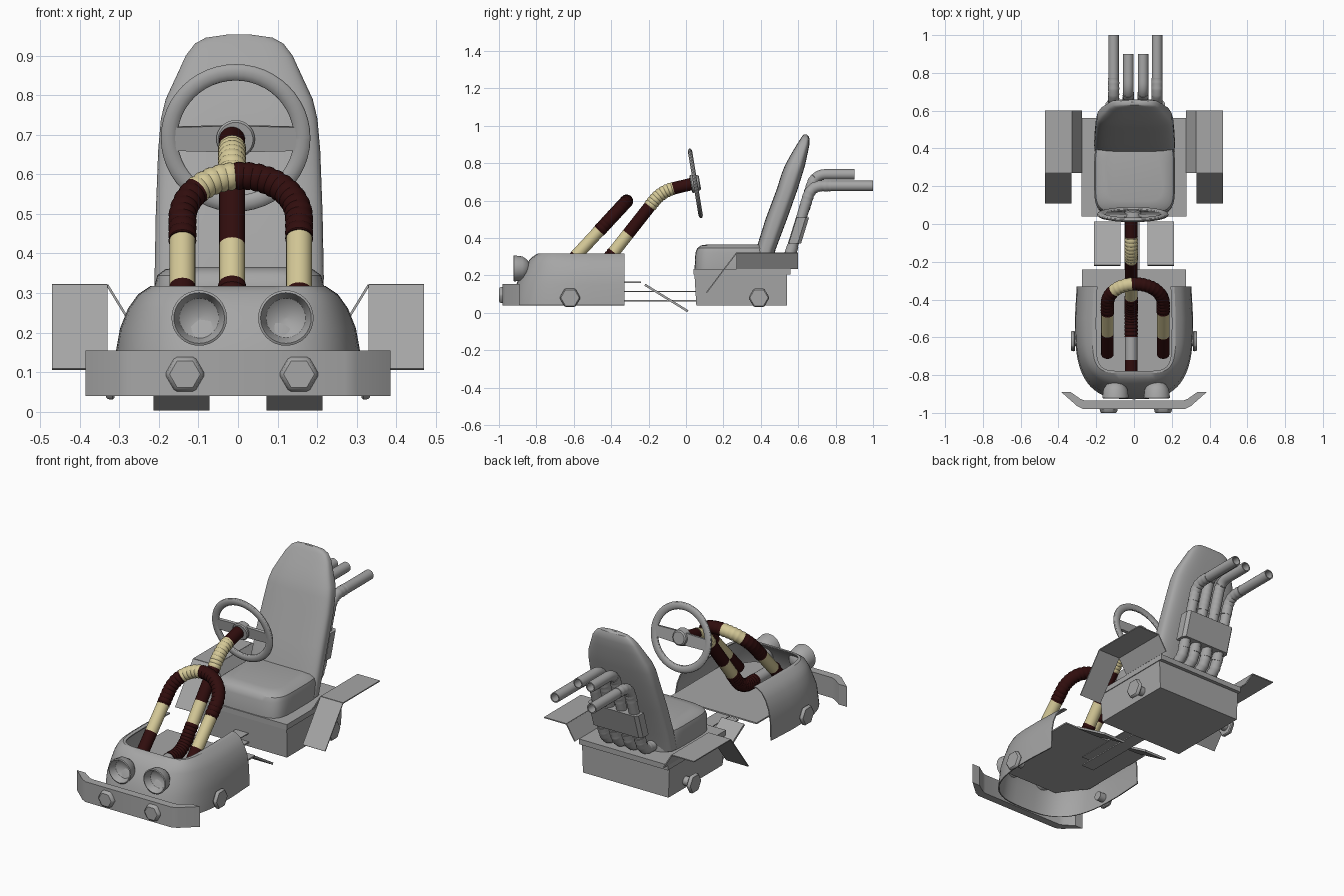
import bpy, bmesh, math
from mathutils import Vector, Matrix

if "Cube" in bpy.data.objects:
    bpy.data.objects.remove(bpy.data.objects["Cube"])

def material(name, color):
    m = bpy.data.materials.new(name)
    m.diffuse_color = (*color, 1)
    m.use_nodes = True
    m.node_tree.nodes["Principled BSDF"].inputs["Base Color"].default_value = m.diffuse_color
    return m

DARK = material("dark_red", (0.03, 0.004, 0.004))
CREAM = material("cream", (0.66, 0.58, 0.31))
GREY = material("mid_grey", (0.38, 0.38, 0.38))

def finish(name, bm, mat=None, thick=0, bevel=0):
    bmesh.ops.recalc_face_normals(bm, faces=bm.faces)
    me = bpy.data.meshes.new(name)
    bm.to_mesh(me)
    bm.free()
    ob = bpy.data.objects.new(name, me)
    bpy.context.collection.objects.link(ob)
    me.materials.append(mat or GREY)
    if thick:
        s = ob.modifiers.new("thickness", 'SOLIDIFY')
        s.thickness, s.offset = thick, 0
    if bevel:
        b = ob.modifiers.new("bevel", 'BEVEL')
        b.width, b.segments = bevel, 1
    return ob

def loft(name, rings, mat=None, closed=True, caps=True, **kw):
    bm = bmesh.new()
    vs = [[bm.verts.new(p) for p in r] for r in rings]
    n = len(vs[0])
    for a, b in zip(vs, vs[1:]):
        for i in range(n if closed else n - 1):
            j = (i + 1) % n
            bm.faces.new((a[i], a[j], b[j], b[i]))
    if caps:
        bm.faces.new(vs[0])
        bm.faces.new(vs[-1])
    return finish(name, bm, mat, **kw)

def prism(name, pts, z0, z1, **kw):
    return loft(name, [[(x, y, z) for x, y in pts] for z in (z0, z1)], **kw)

def box(name, x, y, z, **kw):
    return prism(name, [(x[0], y[0]), (x[1], y[0]), (x[1], y[1]), (x[0], y[1])], *z, **kw)

def panel(name, quad, thick=0.006):
    bm = bmesh.new()
    bm.faces.new([bm.verts.new(p) for p in quad])
    return finish(name, bm, thick=thick)

def cone(name, loc, axis, r1, r2, depth, seg=6, spin=0, **kw):
    bm = bmesh.new()
    rot = Vector(axis).to_track_quat('Z', 'Y').to_matrix().to_4x4()
    bmesh.ops.create_cone(bm, cap_ends=True, segments=seg, radius1=r1, radius2=r2, depth=depth,
                          matrix=Matrix.Translation(loc) @ rot @ Matrix.Rotation(spin, 4, 'Z'))
    return finish(name, bm, **kw)

def fillet(pts, d):
    out = [Vector(pts[0])]
    for a, b, c in zip(pts, pts[1:], pts[2:]):
        a, b, c = Vector(a), Vector(b), Vector(c)
        p, q = b + (a - b).normalized() * d, b + (c - b).normalized() * d
        out += [p * (1 - t) ** 2 + b * 2 * t * (1 - t) + q * t * t for t in [i / 10 for i in range(11)]]
    return out + [Vector(pts[-1])]

def resample(pts, n):
    cum = [0]
    for a, b in zip(pts, pts[1:]):
        cum.append(cum[-1] + (b - a).length)
    out, k = [], 0
    for i in range(n + 1):
        s = cum[-1] * i / n
        while k < len(pts) - 2 and cum[k + 1] < s:
            k += 1
        out.append(pts[k].lerp(pts[k + 1], (s - cum[k]) / max(cum[k + 1] - cum[k], 1e-9)))
    return out

def tube(name, path, r, normal, bands, n=160, seg=20, **kw):
    """Sweep along a planar path; bands = (end fraction, material, ribbed)."""
    p = resample(path, n)
    start = 0
    for k, (end, mat, ribbed) in enumerate(bands):
        e = round(end * n)
        rings = []
        for i in range(start, e + 1):
            t = (p[min(i + 1, n)] - p[max(i - 1, 0)]).normalized()
            side = t.cross(normal)
            rr = r * (1 + (0.09 * abs(math.sin(i * math.pi / 3)) if ribbed else 0))
            rings.append([p[i] + rr * (math.cos(a) * normal + math.sin(a) * side)
                          for a in [2 * math.pi * j / seg for j in range(seg)]])
        loft(f"{name}_{k + 1}", rings, mat, **kw)
        start = e

def superring(z, hw, y0, y1, n=5, m=48):
    """Rounded-rectangle section at height z."""
    pw = lambda v: math.copysign(abs(v) ** (2 / n), v)
    return [(.003 + hw * pw(math.cos(a)), (y0 + y1) / 2 + (y1 - y0) / 2 * pw(math.sin(a)), z)
            for a in [2 * math.pi * (i + .5) / m for i in range(m)]]

X = Vector((1, 0, 0))

# nose shell: U-shaped plan, open top, back and bottom
levels = [(.04, .31, -.925, 3), (.15, .306, -.905, 3), (.21, .295, -.878, 3), (.26, .275, -.852, 3.3),
          (.295, .25, -.822, 4), (.315, .22, -.79, 5), (.315, .20, -.778, 6)]
rings = []
for z, hw, yf, n in levels:
    ring = [(hw * .97, -.33, z)]
    for i in range(33):
        a = math.pi * i / 32
        c, s = math.cos(a), abs(math.sin(a))
        ring.append((math.copysign(abs(c) ** (2 / n), c) * hw, -.5 - (-.5 - yf) * s ** (2 / n), z))
    rings.append(ring + [(-hw * .97, -.33, z)])
loft("nose_shell", rings, closed=False, caps=False, thick=.006)
prism("nose_floor", [(.275, -.24), (.275, -.7), (.16, -.85), (-.16, -.85), (-.275, -.7), (-.275, -.24)], .16, .168)

# bumper
half = [(.27, -.98), (.30, -.965), (.385, -.89), (.335, -.89), (.285, -.925), (.26, -.935)]
prism("bumper", half + [(-x, y) for x, y in reversed(half)], .04, .155)

# hexagonal bolts on bumper and sides
for i, x in enumerate((-.134, .154)):
    cone(f"bumper_bolt_{i}", (x, -.985, .095), (0, -1, 0), .053, .046, .03, bevel=.006, spin=math.pi / 2)
for sx in (-1, 1):
    for tag, y in (("front", -.62), ("rear", .39)):
        cone(f"{tag}_axle_{sx}", (sx * .29, y, .08), (sx, 0, 0), .025, .025, .05, seg=20)
        cone(f"{tag}_hub_bolt_{sx}", (sx * .323, y, .08), (sx, 0, 0), .057, .055, .022,
             spin=math.pi / 2, bevel=.005)

# headlight cups, open to the front
cup = [(-.83, .002), (-.835, .025), (-.85, .048), (-.875, .064), (-.92, .07), (-.923, .064),
       (-.915, .06), (-.885, .05), (-.87, .03), (-.865, .002)]
for i, x in enumerate((-.098, .121)):
    loft(f"headlight_{i}", [[(x + r * math.cos(a), y, .237 + r * math.sin(a))
         for a in [2 * math.pi * j / 32 for j in range(32)]] for y, r in cup])

# hose arch in a tilted plane
d = Vector((0, .68, .733)).normalized()
base, R = Vector((.007, -.69, .195)), .1475
arch = [base - X * R] + [base + d * (.4 + R * math.sin(a)) - X * R * math.cos(a)
        for a in [math.pi * i / 40 for i in range(41)]] + [base + X * R]
tube("hose_arch", arch, .033, X.cross(d),
     [(.13, DARK, False), (.255, CREAM, False), (.4, DARK, True), (.49, CREAM, True),
      (.74, DARK, True), (.88, CREAM, False), (1, DARK, False)])

# steering column hose
x = -.015
col = fillet([(x, -.785, .205), (x, -.48, .205), (x, -.13, .65), (x, .045, .692)], .07)
tube("steering_column", col, .033, X,
     [(.06, DARK, False), (.18, None, False), (.43, DARK, True), (.55, CREAM, False),
      (.73, DARK, False), (.89, CREAM, True), (1, DARK, False)])

# steering wheel: flattened rim, cross bar and hub
c = Vector((-.006, .05, .692))
nrm, up = Vector((0, .986, .165)), Vector((0, -.165, .986))
rim = []
for i in range(49):
    a = 2 * math.pi * i / 48
    o = X * math.cos(a) + up * math.sin(a)
    rim.append([c + o * (.168 + .021 * math.cos(b)) + nrm * .012 * math.sin(b)
                for b in [2 * math.pi * j / 14 for j in range(14)]])
loft("steering_wheel_rim", rim, caps=False)
for sx in (-1, 1):
    loft(f"steering_wheel_spoke_{sx}", [[c + X * sx * w + up * h + nrm * t for w, h, t in
         ((.16, .028, q), (.16, -.032, q), (.0, -.036, q), (0, .032, q))] for q in (-.008, .008)])
cone("steering_wheel_hub", c, nrm, .05, .04, .05, seg=28, bevel=.006)

# pedals and thin connecting bars
for sx in (-1, 1):
    a, b = sx * .072, sx * .213
    panel(f"pedal_{sx}", [(a, -.22, .15), (b, -.22, .15), (b, .01, .008), (a, .01, .008)], .012)
box("link_bar_upper", (-.05, .03), (-.4, .08), (.112, .117))
box("link_bar_lower", (-.05, .03), (-.4, .08), (.06, .067))

# rear box with its top plate
box("rear_plate", (-.278, .278), (.04, .56), (.205, .235))
loft("rear_box", [[(sx * w, y, z) for sx, y in ((-1, y0), (1, y0), (1, .54), (-1, .54))]
     for z, w, y0 in ((.04, .268, .055), (.21, .274, .045))])

# seat cushion and back
loft("seat_cushion", [superring(*s) for s in
     ((.225, .212, .045, .46), (.32, .214, .05, .46), (.345, .207, .06, .45), (.36, .187, .08, .43), (.366, .15, .12, .4))])
loft("seat_back", [superring(*s, 3.5) for s in
     ((.24, .212, .35, .45), (.34, .214, .375, .48), (.5, .211, .425, .54), (.66, .205, .485, .597),
      (.74, .198, .51, .622), (.79, .186, .53, .637), (.85, .158, .563, .65), (.90, .135, .593, .66),
      (.93, .112, .612, .66), (.945, .085, .622, .655), (.953, .03, .63, .645))])

# side fenders: riser, top and sloping front panel
for sx in (-1, 1):
    i, a, b = sx * .278, sx * .33, sx * .47
    panel(f"fender_riser_{sx}", [(i, .27, .235), (a, .27, .32), (a, .6, .32), (i, .6, .235)])
    panel(f"fender_top_{sx}", [(a, .27, .32), (b, .27, .32), (b, .6, .32), (a, .6, .32)])
    panel(f"fender_front_{sx}", [(a, .27, .32), (b, .27, .32), (b, .11, .108), (a, .11, .108)])

# exhaust pipes with base elbows and collars
for k, (px, top, end) in enumerate(((-.108, .678, 1.0), (-.03, .74, .9), (.048, .74, .9), (.122, .678, 1.0))):
    bend = .555 + (top - .33) * .33
    path = fillet([(px, .45, .262), (px, .54, .262), (px, bend, top), (px, end, top)], .06)
    tube(f"exhaust_pipe_{k}", path, .025, X, [(.2, None, True), (.5, None, False), (.72, None, True), (1, None, False)],
         n=80, caps=False, thick=.006)
    cone(f"exhaust_collar_{k}", (px, .567, .345), (0, .33, 1), .031, .031, .03, seg=20)

# heat shield wrapped round the pipes
prof = [(-.15, -.028), (-.15, .02), (-.135, .038), (.149, .038), (.164, .02), (.164, -.028)]
loft("heat_shield", [[(px, y + off, z) for px, off in prof] for y, z in ((.577, .37), (.62, .51))])

# apply modifiers, then smooth shading with sharp edges kept
bpy.ops.object.select_all(action='SELECT')
bpy.context.view_layer.objects.active = bpy.context.selected_objects[0]
bpy.ops.object.convert(target='MESH')
bpy.ops.object.shade_smooth_by_angle(angle=math.radians(32))
